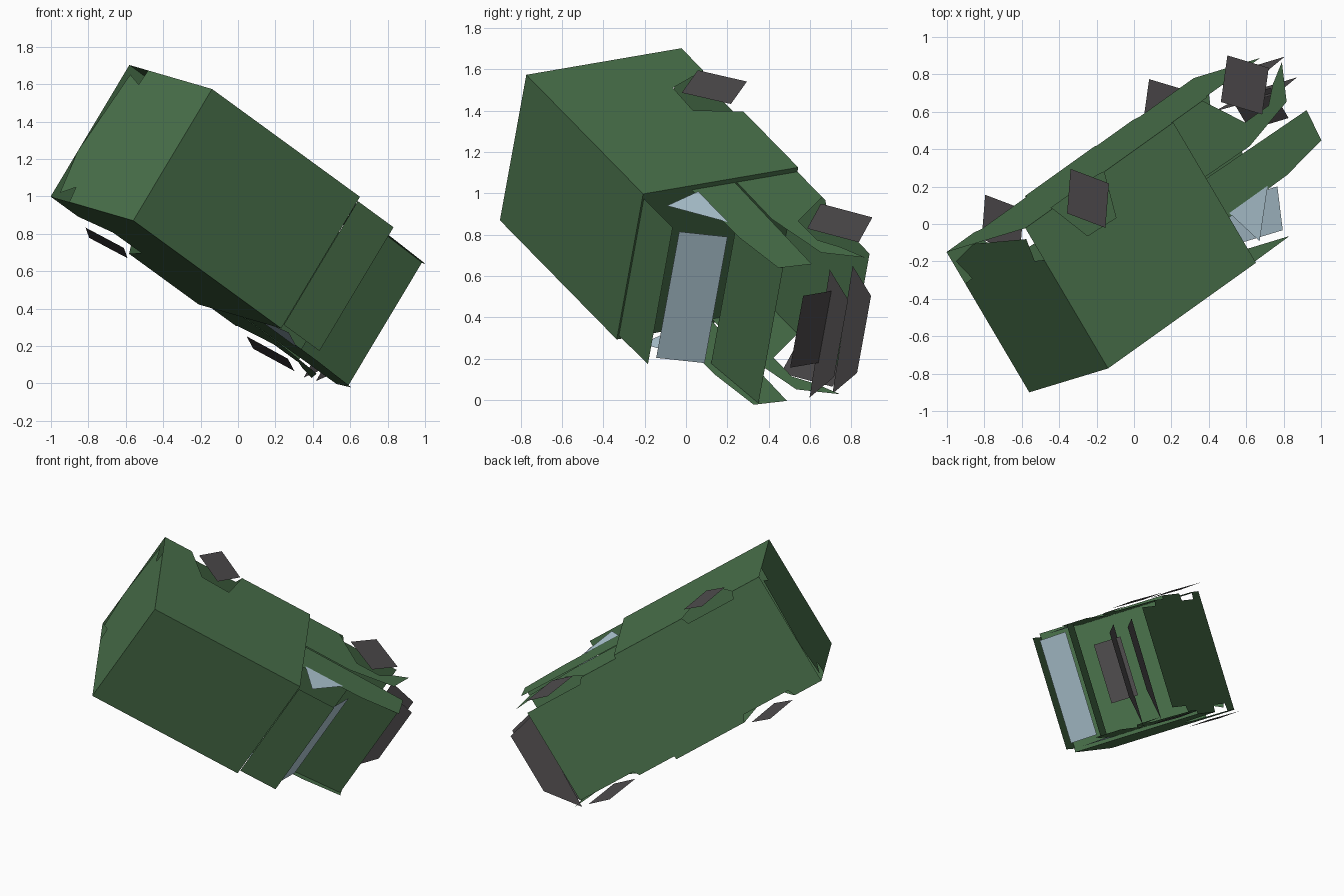
import bpy
from mathutils import Vector

cube = bpy.data.objects.get("Cube")
if cube:
    bpy.data.objects.remove(cube, do_unlink=True)

from mathutils import Matrix


def make_material(name, rgb):
    m = bpy.data.materials.new(name)
    m.use_nodes = True
    m.diffuse_color = (*rgb, 1)
    m.node_tree.nodes["Principled BSDF"].inputs["Base Color"].default_value = (*rgb, 1)
    return m


green = make_material("army green paint", (0.07, 0.17, 0.072))
grey = make_material("dark grey rubber", (0.08, 0.074, 0.077))
glass = make_material("pale blue glass", (0.47, 0.63, 0.72))

# Tilted vehicle frame: forward, side and up axes, rear roof edge as origin
forward = Vector((0.70, 0.50, -0.51)).normalized()
side = Vector((0.495, 0.145, 0.857))
side = (side - forward * side.dot(forward)).normalized()
up = forward.cross(side)
HALF = 0.415
origin = Vector((-0.56, -0.90, 0.87)) + side * HALF
frame = Matrix((forward, side, up)).transposed().to_4x4()
frame.translation = origin


def sheet(name, outline, mat):
    """Flat panel from an outline of (forward, side, depth below the roof)."""
    me = bpy.data.meshes.new(name)
    me.from_pydata([(l, v, -d) for l, v, d in outline], [], [list(range(len(outline)))])
    me.materials.append(mat)
    ob = bpy.data.objects.new(name, me)
    bpy.context.scene.collection.objects.link(ob)
    ob.matrix_world = frame


def side_sheet(name, outline, v, mat):
    sheet(name, [(l, v, d) for l, d in outline], mat)


def across(name, start, end, half, mat):
    """Panel spanning the width between two (forward, depth) points."""
    (a, b), (c, d) = start, end
    sheet(name, [(a, -half, b), (c, -half, d), (c, half, d), (a, half, b)], mat)


def floor_sheet(name, half_outline):
    loop = half_outline + [(l, -v) for l, v in reversed(half_outline)]
    sheet(name, [(l, v, FLOOR) for l, v in loop], green)


BACK, NOSE, FLOOR, CAB = 1.13, 1.88, 0.88, 0.39

# Cargo box
across("cargo_roof", (0, 0), (BACK, 0), HALF, green)
across("cargo_front_wall", (BACK, 0), (BACK, FLOOR), HALF, green)

# Rear wall with notched lower corners
rear = [(-HALF, 0), (HALF, 0), (HALF, 0.68), (0.325, 0.69), (0.365, 0.82),
        (-0.13, FLOOR), (-0.38, 0.815), (-0.325, 0.70), (-HALF, 0.68)]
sheet("cargo_rear_wall", [(0, v, d) for v, d in rear], green)

# Floors with bites for the wheels
bite = HALF - 0.05
floor_sheet("cargo_floor", [(0, HALF), (0.21, HALF), (0.23, bite), (0.58, bite),
                            (0.6, HALF), (BACK, HALF)])
floor_sheet("cab_floor", [(BACK, CAB), (1.40, CAB), (1.43, CAB - 0.04), (1.84, CAB - 0.04)])

# Outlines shared by the two sides
cargo_side = [(0, 0), (BACK, 0), (BACK, FLOOR), (0.6, FLOOR), (0.52, 0.64),
              (0.31, 0.65), (0.21, FLOOR), (0, FLOOR)]
cab_upper = [(BACK, 0.28), (1.59, 0.285), (1.885, 0.33), (1.90, 0.51), (BACK, 0.525)]
cab_lower = [(BACK, 0.535), (1.48, 0.53), (1.82, 0.61), (1.92, 0.80), (1.80, 0.73),
             (1.71, 0.65), (1.53, 0.65), (1.37, FLOOR), (BACK, FLOOR)]
window = [(1.23, 0.08), (1.45, 0.30), (1.157, 0.30)]

for tag, s in (("left", 1), ("right", -1)):
    side_sheet("cargo_side_" + tag, cargo_side, s * HALF, green)
    side_sheet("cab_upper_side_" + tag, cab_upper, s * CAB, green)
    side_sheet("cab_lower_side_" + tag, cab_lower, s * CAB, green)
    side_sheet("side_window_" + tag, window, s * (CAB + 0.004), glass)
    # Diamond wheels
    for end, l, v, r in (("rear", 0.41, 0.45, 0.16), ("front", 1.635, 0.412, 0.183)):
        hub = 0.82
        diamond = [(l - r, hub), (l, hub - 0.185), (l + r, hub), (l, hub + 0.185)]
        side_sheet(f"{end}_wheel_{tag}", diamond, s * v, grey)

# Cab
across("cab_roof", (1.135, 0.005), (1.41, 0.008), CAB, green)
across("windshield", (1.41, 0.05), (1.52, 0.26), 0.36, glass)
across("hood", (1.49, 0.32), (NOSE, 0.36), CAB, green)

# Grille and the two bumper plates
across("grille", (1.89, 0.50), (1.89, 0.69), 0.205, grey)
for name, d in (("upper_bumper", 0.66), ("lower_bumper", 0.79)):
    plan = [(1.87, -0.415), (1.845, 0.30), (2.04, 0.245), (2.04, -0.195)]
    sheet(name, [(l, v, d) for l, v in plan], grey)
